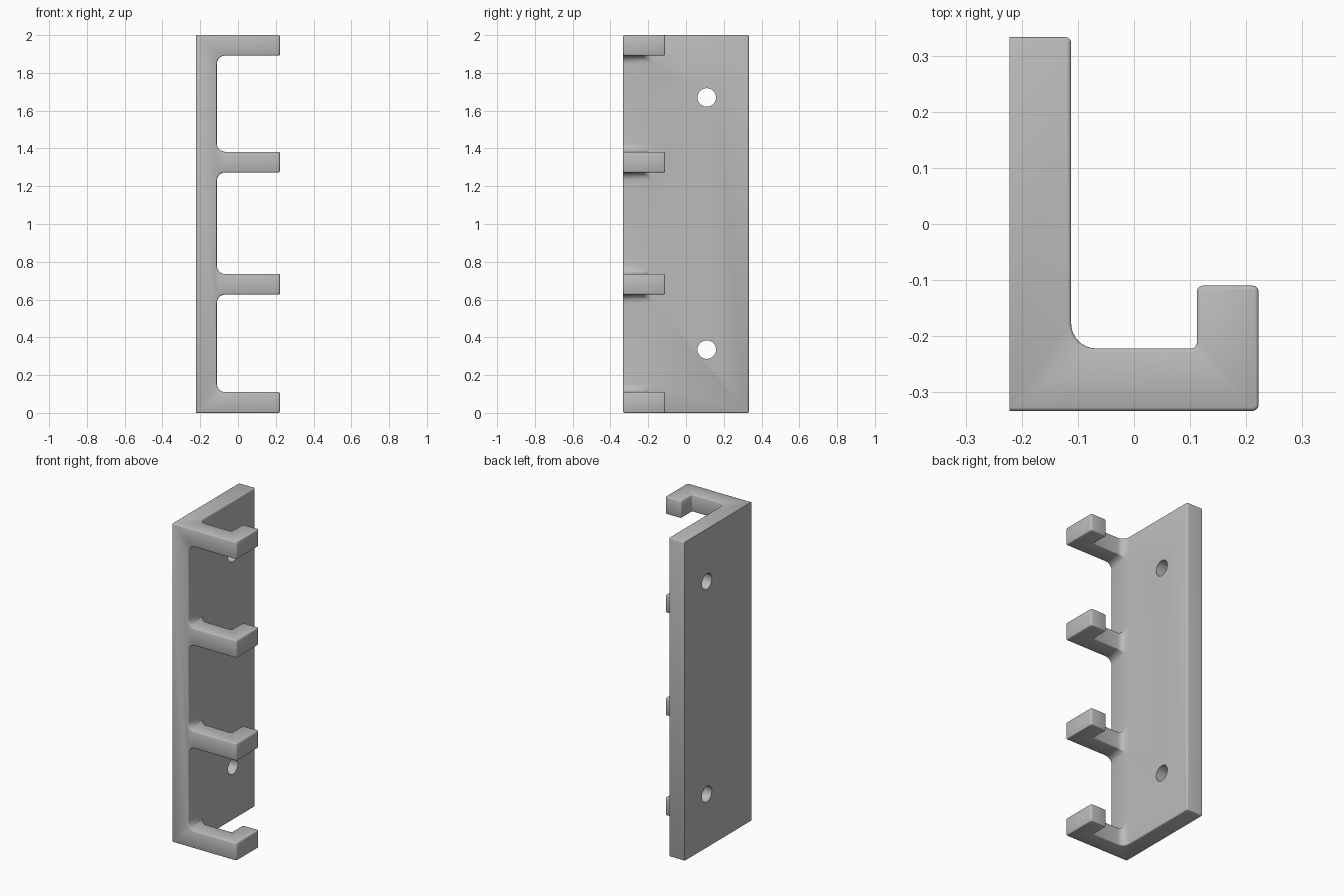
import bpy, bmesh, math
from mathutils import Vector

cube = bpy.data.objects.get("Cube")
if cube:
    bpy.data.objects.remove(cube, do_unlink=True)

grey = bpy.data.materials.new("plain grey")
grey.use_nodes = True
grey.diffuse_color = (0.5, 0.5, 0.5, 1)
grey.node_tree.nodes["Principled BSDF"].inputs["Base Color"].default_value = (0.5, 0.5, 0.5, 1)

BACK, PLATE, TIP = -0.222, -0.112, 0.222    # wall side, plate face, hook end
FRONT, REAR = -0.333, 0.333
SMALL, FILLET, EDGE = 0.01, 0.045, 0.006


def rounded(corners):
    """Outline from (a, b, radius) corners, each rounded by an arc."""
    out = []
    for i, (a, b, r) in enumerate(corners):
        p = Vector((a, b))
        if r == 0:
            out.append(p)
            continue
        u = (Vector(corners[i - 1][:2]) - p).normalized()
        v = (Vector(corners[(i + 1) % len(corners)][:2]) - p).normalized()
        steps = 8 if r > SMALL else 3
        for k in range(steps + 1):
            t = math.pi / 2 * k / steps
            out.append(p + r * (u * (1 - math.sin(t)) + v * (1 - math.cos(t))))
    return out


def prism(name, outline, place, depth):
    """Solid made by sweeping an outline along a vector."""
    bm = bmesh.new()
    face = bm.faces.new([bm.verts.new(place(p)) for p in outline])
    grown = bmesh.ops.extrude_face_region(bm, geom=[face])["geom"]
    bmesh.ops.translate(bm, vec=depth, verts=[g for g in grown if isinstance(g, bmesh.types.BMVert)])
    bmesh.ops.recalc_face_normals(bm, faces=bm.faces)
    mesh = bpy.data.meshes.new(name)
    bm.to_mesh(mesh)
    bm.free()
    mesh.materials.append(grey)
    ob = bpy.data.objects.new(name, mesh)
    bpy.context.collection.objects.link(ob)
    return ob


def cut(ob, tool):
    mod = ob.modifiers.new("cut", "BOOLEAN")
    mod.operation, mod.solver, mod.object = "DIFFERENCE", "EXACT", tool
    bpy.context.view_layer.objects.active = ob
    bpy.ops.object.modifier_apply(modifier=mod.name)
    bpy.data.objects.remove(tool, do_unlink=True)


# Hook-shaped plan swept to full height
plan = rounded([(BACK, FRONT, 0), (TIP, FRONT, SMALL), (TIP, -0.11, SMALL), (0.112, -0.11, SMALL),
                (0.112, -0.222, SMALL), (PLATE, -0.222, FILLET), (PLATE, REAR, SMALL), (BACK, REAR, 0)])
rack = prism("hook_rack", plan, lambda p: (p.x, p.y, 0), (0, 0, 2))

# Gaps between the four hooks, filleted where they meet the plate
for low, high in ((0.11, 0.627), (0.735, 1.273), (1.382, 1.892)):
    gap = rounded([(PLATE, low, FILLET), (0.4, low, 0), (0.4, high, 0), (PLATE, high, FILLET)])
    cut(rack, prism("gap_cutter", gap, lambda p: (p.x, -0.5, p.y), (0, 1, 0)))

# Soften the edges, leaving the wall side sharp
bm = bmesh.new()
bm.from_mesh(rack.data)
bmesh.ops.remove_doubles(bm, verts=bm.verts, dist=0.0005)
bmesh.ops.dissolve_limit(bm, angle_limit=0.01, verts=bm.verts, edges=bm.edges)
soft = [e for e in bm.edges if e.is_manifold and e.calc_face_angle() > math.radians(55)
        and all(v.co.x > BACK + 0.001 for v in e.verts)]
long_edges = [e for e in bm.edges if e not in soft and e.is_manifold
              and e.calc_face_angle() > math.radians(55)
              and max(v.co.x for v in e.verts) > BACK + 0.001]
bmesh.ops.bevel(bm, geom=soft + long_edges, offset=EDGE, segments=2, profile=0.5,
                affect="EDGES", clamp_overlap=False)
bm.to_mesh(rack.data)
bm.free()

# Two screw holes through the plate
for z in (0.335, 1.67):
    ring = [Vector((0.11 + 0.049 * math.cos(a), z + 0.049 * math.sin(a)))
            for a in (math.tau * k / 32 for k in range(32))]
    cut(rack, prism("hole_cutter", ring, lambda p: (-0.3, p.x, p.y), (0.3, 0, 0)))

bpy.ops.object.select_all(action="DESELECT")
rack.select_set(True)
bpy.context.view_layer.objects.active = rack
bpy.ops.object.shade_smooth_by_angle(angle=math.radians(50))
